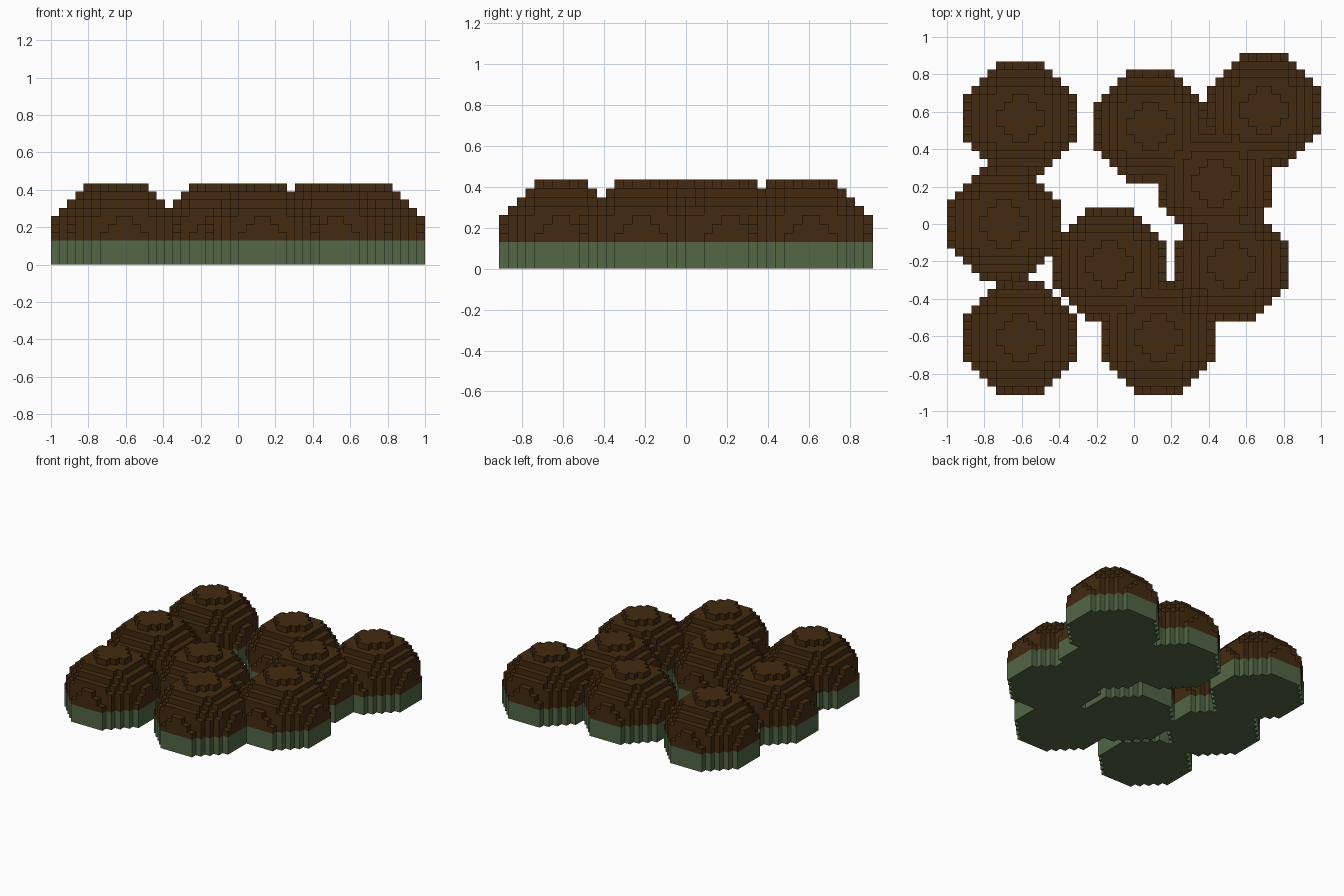
import bpy
import bmesh
import math

cube = bpy.data.objects.get("Cube")
if cube:
    bpy.data.objects.remove(cube, do_unlink=True)

# Block grid: 46 x 42 blocks, 10 high
NX, NY = 46, 42
S = 2.0 / NX
RADIUS = 7          # mound radius in blocks
BASE = 3            # height of the green base in blocks

# Centre of each mound in blocks, counted from the front right corner (-x, -y)
MOUNDS = [(9, 34), (7, 21), (9, 7), (25, 33), (39, 35),
          (33, 26), (35, 16), (20, 16), (26, 7)]


def make_material(name, rgb):
    mat = bpy.data.materials.new(name)
    mat.use_nodes = True
    mat.diffuse_color = (*rgb, 1.0)
    bsdf = mat.node_tree.nodes["Principled BSDF"]
    bsdf.inputs["Base Color"].default_value = (*rgb, 1.0)
    bsdf.inputs["Roughness"].default_value = 0.9
    return mat


def height(i, j):
    """Height in blocks of the stepped domes above one grid cell (0 if empty)."""
    best = 0
    for cx, cy in MOUNDS:
        left = RADIUS ** 2 - (i + 0.5 - cx) ** 2 - (j + 0.5 - cy) ** 2
        if left > 0.25:
            best = max(best, BASE + math.floor(math.sqrt(left) - 0.5) + 1)
    return best


HEIGHT = {(i, j): height(i, j) for i in range(-1, NX + 1) for j in range(-1, NY + 1)}


def build_layers(name, low, high, mat):
    """Outer surface of all blocks between two levels, flat faces merged."""
    bm = bmesh.new()
    cache = {}

    def vert(p):
        if p not in cache:
            cache[p] = bm.verts.new(((p[0] - NX / 2) * S, (p[1] - NY / 2) * S, p[2] * S))
        return cache[p]

    def quad(*points):
        bm.faces.new([vert(p) for p in points])

    for (i, j), h in HEIGHT.items():
        if h <= low:
            continue
        # Top of the column, and underside on the ground
        if h <= high:
            quad((i, j, h), (i + 1, j, h), (i + 1, j + 1, h), (i, j + 1, h))
        if low == 0:
            quad((i, j, 0), (i, j + 1, 0), (i + 1, j + 1, 0), (i + 1, j, 0))
        # Side walls where the neighbouring column is lower
        sides = [((-1, 0), (i, j + 1), (i, j)), ((1, 0), (i + 1, j), (i + 1, j + 1)),
                 ((0, -1), (i, j), (i + 1, j)), ((0, 1), (i + 1, j + 1), (i, j + 1))]
        for (di, dj), a, b in sides:
            for k in range(max(low, HEIGHT[i + di, j + dj]), min(high, h)):
                quad((*a, k), (*b, k), (*b, k + 1), (*a, k + 1))

    bmesh.ops.dissolve_limit(bm, angle_limit=math.radians(1), verts=bm.verts[:],
                             edges=bm.edges[:])
    mesh = bpy.data.meshes.new(name)
    bm.to_mesh(mesh)
    bm.free()
    mesh.materials.append(mat)
    obj = bpy.data.objects.new(name, mesh)
    bpy.context.collection.objects.link(obj)
    return obj


# Straight green base below, stepped brown domes above
build_layers("green_base", 0, BASE, make_material("moss green", (0.085, 0.135, 0.060)))
build_layers("brown_domes", BASE, BASE + RADIUS, make_material("dark brown", (0.056, 0.024, 0.005)))
